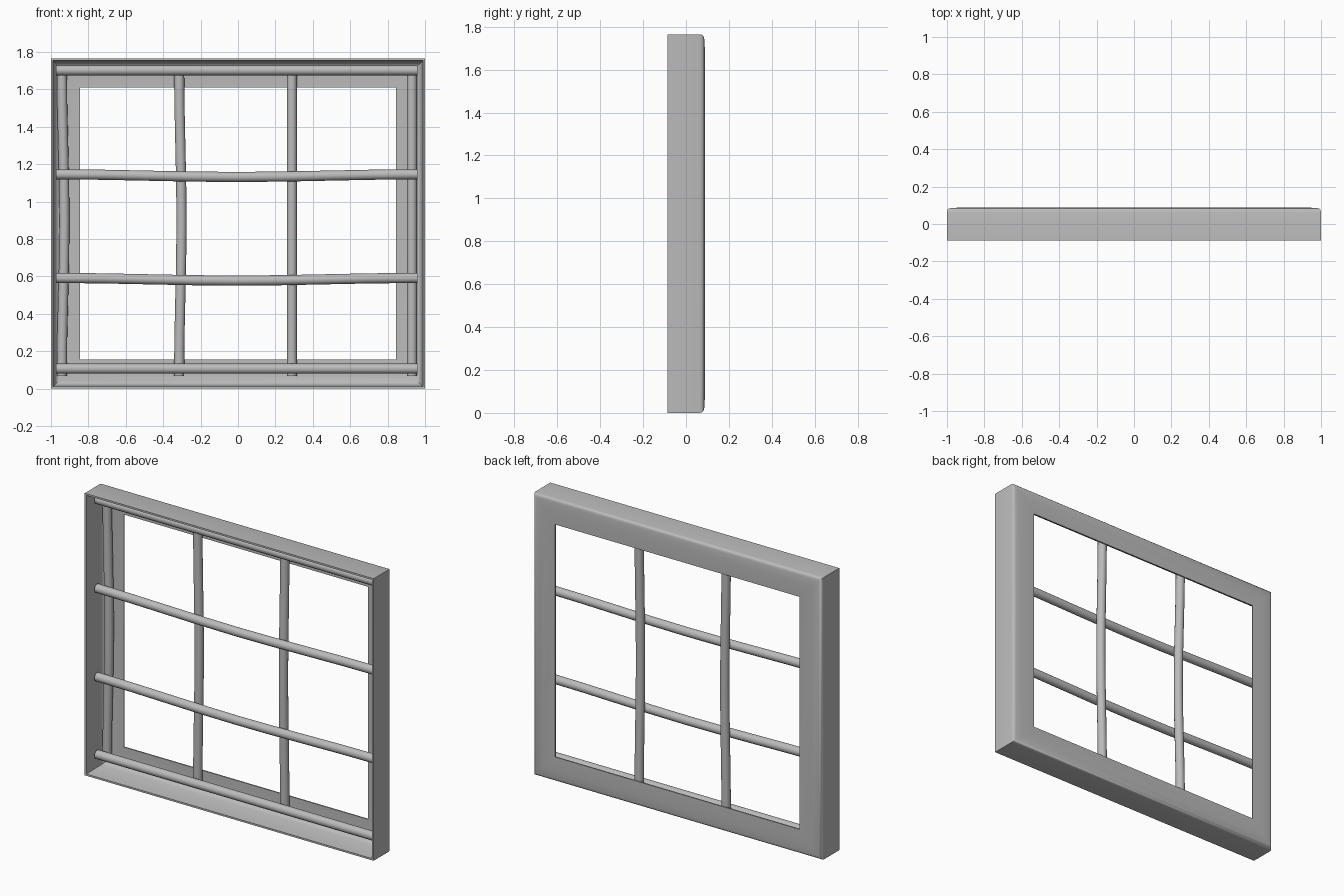
import bpy, bmesh, math

if "Cube" in bpy.data.objects:
    bpy.data.objects.remove(bpy.data.objects["Cube"])

grey = bpy.data.materials.new("plain grey")
grey.diffuse_color = (0.5, 0.5, 0.5, 1)
grey.use_nodes = True
grey.node_tree.nodes["Principled BSDF"].inputs["Base Color"].default_value = grey.diffuse_color

W, H = 1.0, 1.765   # half width, height


def finish(ob, angle):
    ob.data.materials.append(grey)
    bpy.ops.object.select_all(action='DESELECT')
    ob.select_set(True)
    bpy.context.view_layer.objects.active = ob
    bpy.ops.object.shade_smooth_by_angle(angle=math.radians(angle))


def make_object(name, bm):
    bmesh.ops.recalc_face_normals(bm, faces=bm.faces)
    me = bpy.data.meshes.new(name)
    bm.to_mesh(me)
    bm.free()
    ob = bpy.data.objects.new(name, me)
    bpy.context.collection.objects.link(ob)
    return ob


# mitred frame: thin L section (inset from the outside, y) swept round a rectangle
profile = [(0, -0.087), (0, 0.062), (0.003, 0.075), (0.010, 0.082), (0.022, 0.085),
           (0.07, 0.088), (0.155, 0.086), (0.155, 0.078), (0.075, 0.077),
           (0.042, 0.073), (0.026, 0.064), (0.019, 0.05), (0.011, -0.087)]
bm = bmesh.new()
rings = []
for sx, top in ((-1, 0), (1, 0), (1, 1), (-1, 1)):
    rings.append([bm.verts.new((sx * (W - d), y, H - d if top else d)) for d, y in profile])
n = len(profile)
for i in range(4):
    a, b = rings[i], rings[(i + 1) % 4]
    for j in range(n):
        k = (j + 1) % n
        bm.faces.new((a[j], b[j], b[k], a[k]))
finish(make_object("window_frame", bm), 35)


# slightly bent round bar, built from rings along a bending line
def bar(name, start, end, bend, vertical, r=0.027, steps=8, sides=16):
    bm = bmesh.new()
    loops = []
    for i in range(steps + 1):
        t = i / steps
        c = [start[m] + (end[m] - start[m]) * t + bend[m] * math.sin(math.pi * t) ** 2 for m in range(3)]
        ring = []
        for s in range(sides):
            a = 2 * math.pi * s / sides
            u, v = r * math.cos(a), r * math.sin(a)
            off = (u, v, 0) if vertical else (0, u, v)
            ring.append(bm.verts.new([c[m] + off[m] for m in range(3)]))
        loops.append(ring)
    for a, b in zip(loops, loops[1:]):
        for s in range(sides):
            q = (s + 1) % sides
            bm.faces.new((a[s], a[q], b[q], b[s]))
    bm.faces.new(loops[0])
    bm.faces.new(loops[-1])
    finish(make_object(name, bm), 40)


# horizontal bars in front
for i, (z, dip) in enumerate(((0.107, 0), (0.592, -0.014), (1.146, -0.014), (1.702, 0))):
    bar(f"horizontal_bar_{i + 1}", (-0.973, -0.003, z), (0.96, -0.003, z), (0, 0, dip), False)

# vertical bars behind them
for i, (x, bx, by) in enumerate(((-0.942, 0.014, 0), (-0.315, 0.013, -0.004),
                                 (0.288, 0.0, -0.014), (0.93, 0, 0))):
    bar(f"vertical_bar_{i + 1}", (x, 0.052, 0.067), (x, 0.052, 1.728), (bx, by, 0), True)
